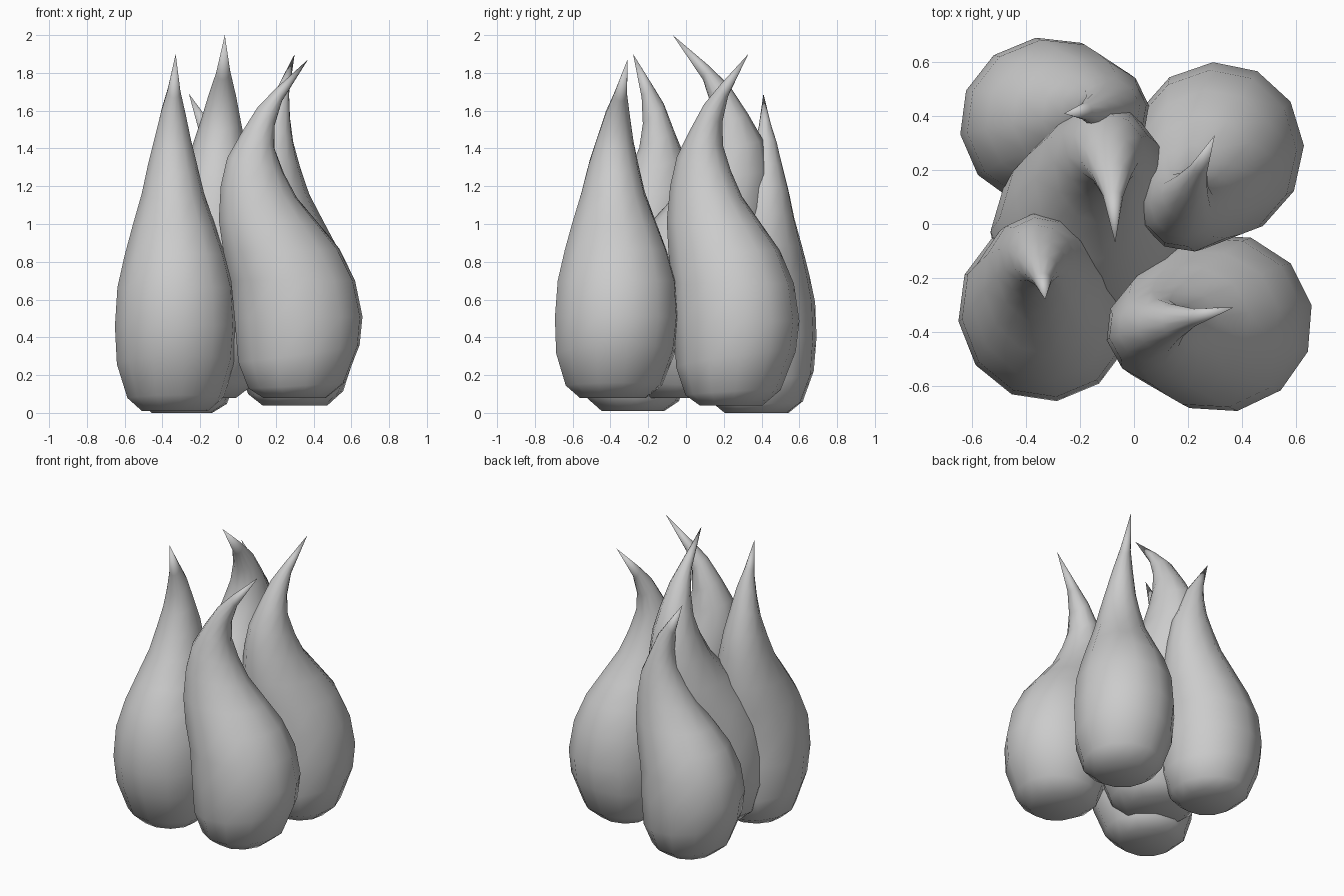
import bpy, bmesh
from math import cos, sin, pi, radians
from mathutils import Vector

cube = bpy.data.objects.get("Cube")
if cube:
    bpy.data.objects.remove(cube)

grey = bpy.data.materials.new("plain grey")
grey.use_nodes = True
colour = (0.6, 0.6, 0.6, 1)
grey.diffuse_color = colour
grey.node_tree.nodes["Principled BSDF"].inputs["Base Color"].default_value = colour

SIDES = 12
# Each ring: outer offset, outer height, inner offset, inner height, half width
RINGS = [
    (-.14, .00, .20, .00, .18), (-.24, .08, .28, .05, .26),
    (-.32, .28, .335, .19, .32), (-.335, .43, .355, .42, .333),
    (-.295, .62, .375, .62, .319), (-.21, .79, .415, .77, .275),
    (-.10, .92, .44, .94, .225), (.02, 1.06, .43, 1.12, .17),
    (.09, 1.19, .395, 1.27, .135), (.14, 1.32, .32, 1.40, .10),
    (.14, 1.44, .23, 1.54, .068), (.10, 1.57, .13, 1.64, .035),
]
TIP = (-.04, 1.79)


def make_bulb(name, base, tip, lean, girth=1, sway=0):
    """Curled teardrop leaning to an angle; sway adds to the bend of its neck."""
    base, tip = Vector(base), Vector(tip)
    along = Vector((cos(radians(lean)), sin(radians(lean)), 0))
    across = Vector((-along.y, along.x, 0))
    drift = tip - base - along * TIP[0] * girth

    def place(u, v, h):
        t = h / TIP[1]
        bend = sway * 6.75 * t * t * (1 - t)
        return base + along * (u * girth + bend) + across * v * girth + drift * t

    bm = bmesh.new()
    loops = []
    for u0, h0, u1, h1, width in RINGS:
        loop = []
        for i in range(SIDES):
            a = 2 * pi * i / SIDES
            t = (1 + cos(a)) / 2
            loop.append(bm.verts.new(place(u0 + (u1 - u0) * t, width * sin(a),
                                           h0 + (h1 - h0) * t)))
        loops.append(loop)
    point = bm.verts.new(tip)

    # Flat base, wall and pointed end
    bm.faces.new(loops[0][::-1])
    for i in range(SIDES):
        j = (i + 1) % SIDES
        for low, high in zip(loops, loops[1:]):
            bm.faces.new((low[i], low[j], high[j], high[i]))
        bm.faces.new((loops[-1][i], loops[-1][j], point))
    for face in bm.faces:
        face.smooth = True
    mesh = bpy.data.meshes.new(name)
    bm.to_mesh(mesh)
    bm.free()
    mesh.materials.append(grey)
    bpy.context.collection.objects.link(bpy.data.objects.new(name, mesh))


# Cluster of five bulbs
make_bulb("front_right_bulb", (-.33, -.31, .01), (-.33, -.28, 1.90), 97, .98, -.13)
make_bulb("front_left_bulb", (.33, -.38, .08), (.37, -.31, 1.87), 191)
make_bulb("back_left_bulb", (.315, .265, .04), (.30, .33, 1.90), 243, .97, -.02)
make_bulb("back_right_bulb", (-.325, .37, .00), (-.26, .41, 1.69), 8, .95, -.10)
make_bulb("middle_bulb", (-.205, -.06, .08), (-.07, -.07, 2.0), 88, 1.08, .02)
